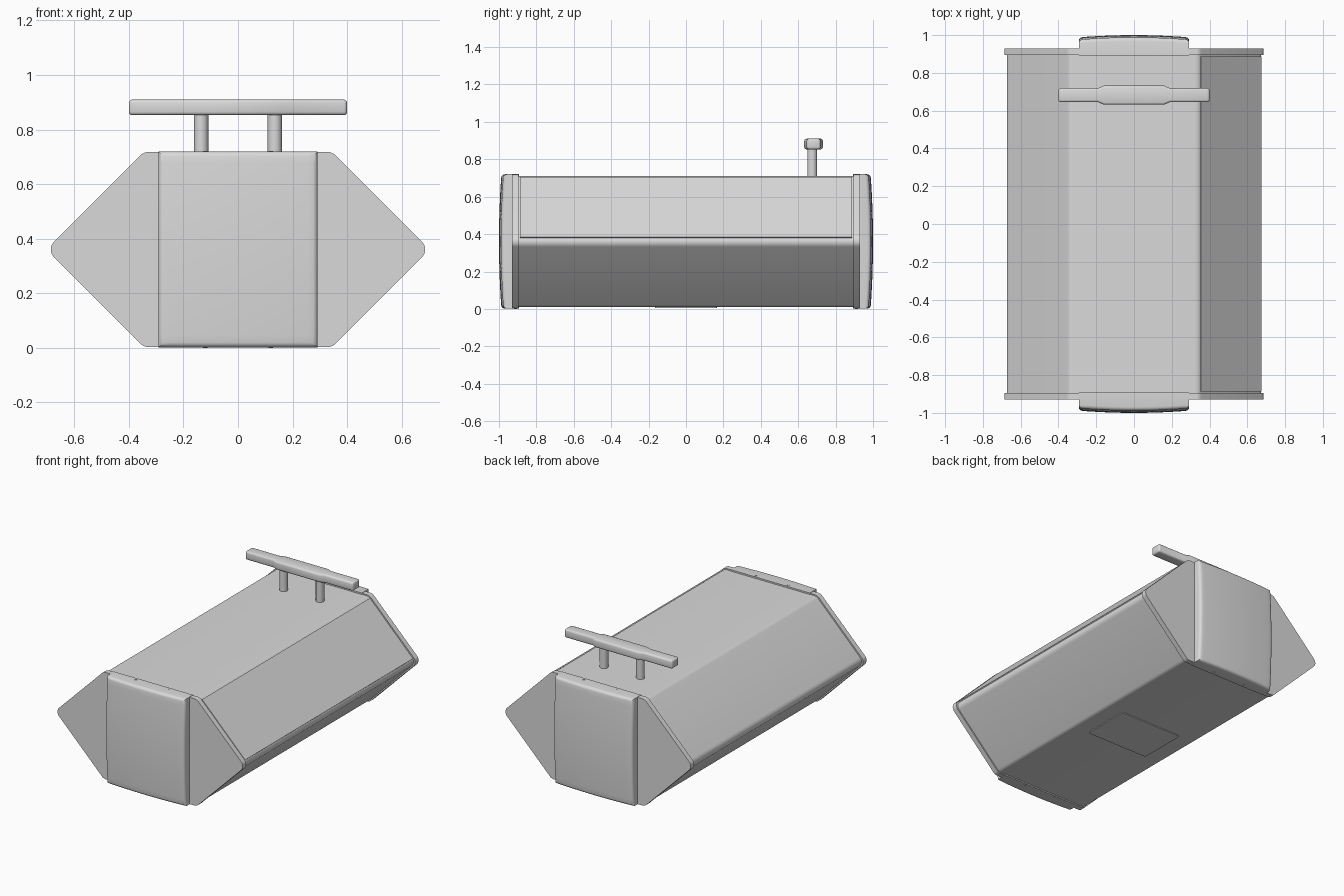
import bpy, bmesh, math
from mathutils import Vector

if "Cube" in bpy.data.objects:
    bpy.data.objects.remove(bpy.data.objects["Cube"])

grey = bpy.data.materials.new("light_grey")
grey.diffuse_color = (0.7, 0.7, 0.7, 1)
grey.use_nodes = True
grey.node_tree.nodes["Principled BSDF"].inputs["Base Color"].default_value = grey.diffuse_color


def finish(bm, name, bevel=0.0, segments=3, min_angle=50):
    bmesh.ops.recalc_face_normals(bm, faces=bm.faces)
    bm.normal_update()
    if bevel:
        sharp = [e for e in bm.edges if len(e.link_faces) == 2
                 and e.calc_face_angle() > math.radians(min_angle)]
        bmesh.ops.bevel(bm, geom=sharp, offset=bevel, segments=segments,
                        profile=0.5, affect='EDGES', clamp_overlap=True)
    me = bpy.data.meshes.new(name)
    bm.to_mesh(me)
    bm.free()
    me.materials.append(grey)
    ob = bpy.data.objects.new(name, me)
    bpy.context.collection.objects.link(ob)
    bpy.ops.object.select_all(action='DESELECT')
    ob.select_set(True)
    bpy.context.view_layer.objects.active = ob
    bpy.ops.object.shade_smooth_by_angle(angle=math.radians(32))
    return ob


def rounded(points, radius, steps=6):
    # replace every corner of a convex polygon by an arc
    out = []
    n = len(points)
    for i in range(n):
        p = Vector(points[i])
        a = (Vector(points[i - 1]) - p).normalized()
        b = (Vector(points[(i + 1) % n]) - p).normalized()
        half = a.angle(b) / 2
        c = p + (a + b).normalized() * (radius / math.sin(half))
        t = radius / math.tan(half)
        u, v = p + a * t - c, p + b * t - c
        for k in range(steps + 1):
            # blend of the two radii, pushed back out to the arc
            ang = (math.pi - 2 * half)
            f = k / steps
            w = (u * math.sin((1 - f) * ang) + v * math.sin(f * ang)) / math.sin(ang)
            out.append(c + w)
    return out


def prism(points, vec, origin_fn, name, **kw):
    bm = bmesh.new()
    f = bm.faces.new([bm.verts.new(origin_fn(p)) for p in points])
    ext = bmesh.ops.extrude_face_region(bm, geom=[f], use_keep_orig=True)
    bmesh.ops.translate(bm, vec=vec, verts=[g for g in ext['geom']
                        if isinstance(g, bmesh.types.BMVert)])
    return finish(bm, name, **kw)


def hexagon(flat, tip, z0, z1):
    m = (z0 + z1) / 2
    return rounded([(-flat, z0), (flat, z0), (tip, m),
                    (flat, z1), (-flat, z1), (-tip, m)], 0.04)


def cylinder(name, x, y, z0, z1, r, segs=24):
    bm = bmesh.new()
    bmesh.ops.create_cone(bm, cap_ends=True, segments=segs, radius1=r, radius2=r, depth=z1 - z0)
    bmesh.ops.translate(bm, vec=(x, y, (z0 + z1) / 2), verts=bm.verts)
    return finish(bm, name)


# main hexagonal body
prism(hexagon(0.341, 0.69, 0.01, 0.71), (0, 1.8, 0),
      lambda p: (p[0], -0.9, p[1]), "body")

for side, tag in ((-1, "front"), (1, "back")):
    # hexagonal end plate
    prism(hexagon(0.345, 0.703, 0.003, 0.718), (0, side * 0.035, 0),
          lambda p: (p[0], side * 0.895, p[1]), tag + "_end_plate")

    # bulging end cap with a flange over the plate
    bm = bmesh.new()
    bmesh.ops.create_grid(bm, x_segments=16, y_segments=16, size=1)
    ext = bmesh.ops.extrude_face_region(bm, geom=bm.faces[:], use_keep_orig=True)
    moved = {g for g in ext['geom'] if isinstance(g, bmesh.types.BMVert)}
    for v in bm.verts:
        u, w = v.co.x, v.co.y
        y = 1.0 - 0.012 * u * u - 0.013 * w * w if v in moved else 0.893
        v.co = (0.292 * u, side * y, 0.361 + 0.359 * w)
    # bevel only the outer rim of the bulge
    bmesh.ops.recalc_face_normals(bm, faces=bm.faces)
    bm.normal_update()
    rim = [e for e in bm.edges if all(v in moved for v in e.verts)
           and e.calc_face_angle(0) > 1.0]
    bmesh.ops.bevel(bm, geom=rim, offset=0.018, segments=4, profile=0.5,
                    affect='EDGES', clamp_overlap=True)
    finish(bm, tag + "_end_cap")

    # small screws on the flange, top and bottom
    for x in (-0.12, 0.12):
        cylinder(tag + "_top_screw", x, side * 0.912, 0.71, 0.722, 0.008, 12)
        cylinder(tag + "_bottom_screw", x, side * 0.912, 0.0, 0.01, 0.008, 12)

# inset panel on the upper right slope
s = 0.349 / 0.35
pts = [(0.69 - s * (z - 0.36), z) for z in (0.38, 0.70)]
panel = [(pts[0][0], -0.888, pts[0][1]), (pts[0][0], 0.888, pts[0][1]),
         (pts[1][0], 0.888, pts[1][1]), (pts[1][0], -0.888, pts[1][1])]
prism(panel, (0.005, 0, 0.005), lambda p: p, "right_side_panel")

# access hatch underneath
prism(rounded([(-0.23, -0.165), (0.23, -0.165), (0.23, 0.165), (-0.23, 0.165)], 0.015),
      (0, 0, 0.008), lambda p: (p[0], p[1], 0.005), "bottom_hatch")

# handle bar with wider middle, on two posts
right = [(0.16, -0.05), (0.19, -0.037), (0.40, -0.037)]
quarter = right + [(x, -y) for x, y in reversed(right)]
outline = quarter + [(-x, -y) for x, y in quarter]
prism(outline, (0, 0, 0.057), lambda p: (p[0], 0.682 + p[1], 0.853),
      "handle_bar", bevel=0.012)
for x in (-0.135, 0.135):
    cylinder("handle_post", x, 0.675, 0.70, 0.86, 0.026)
